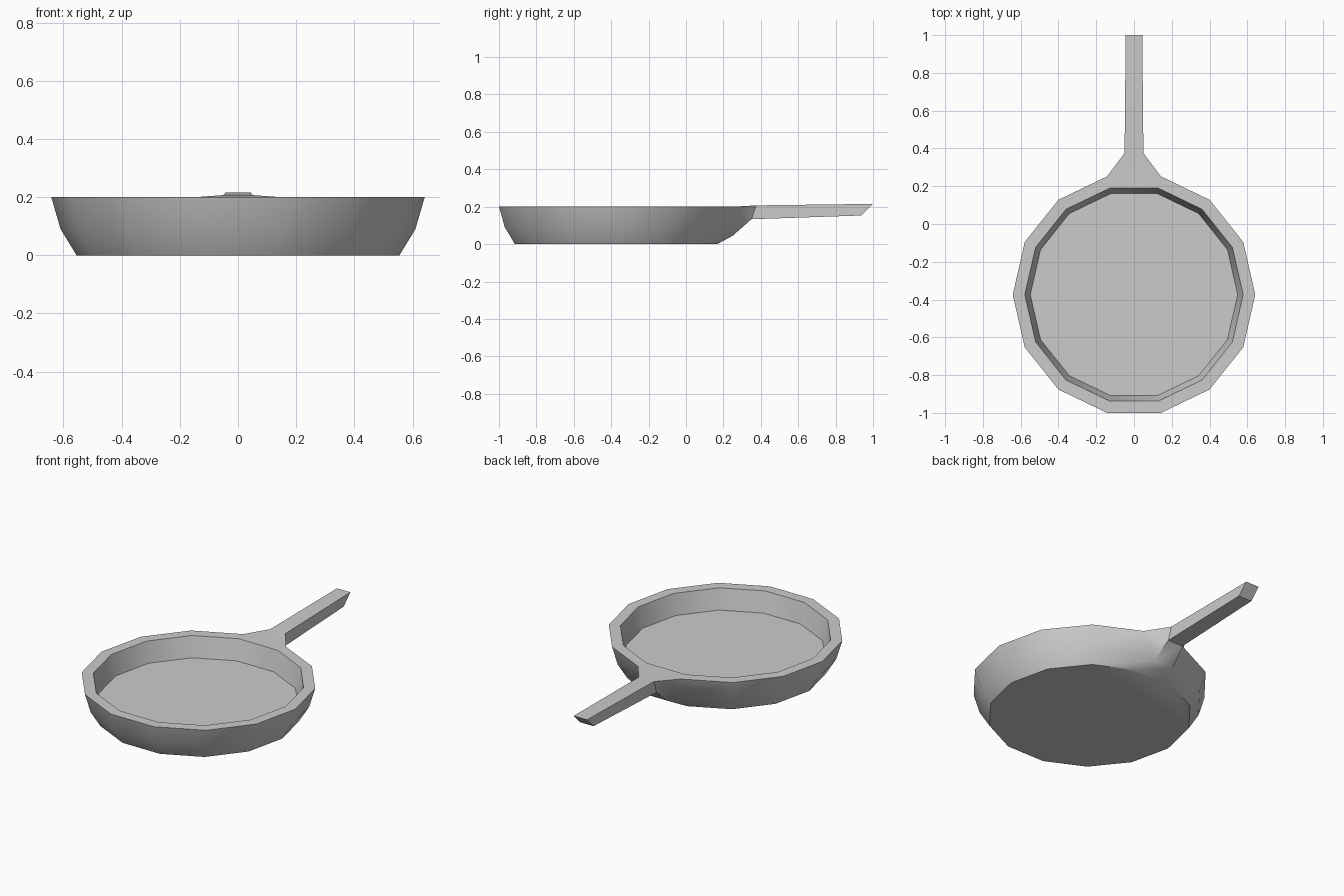
import bpy, bmesh, math

if "Cube" in bpy.data.objects:
    bpy.data.objects.remove(bpy.data.objects["Cube"])

SIDES, CY = 14, -0.374
bm = bmesh.new()


def ring(r, z):
    return [bm.verts.new((r * math.cos(2 * math.pi * i / SIDES),
                          CY + r * math.sin(2 * math.pi * i / SIDES), z))
            for i in range(SIDES)]


def bridge(a, b, skip=()):
    n = len(a)
    for i in range(n):
        if i not in skip:
            j = (i + 1) % n
            bm.faces.new((a[i], a[j], b[j], b[i]))


# Pan: base, bulging wall, rim, inner wall and floor
base, mid, rim, lip, floor = [ring(r, z) for r, z in
    ((0.555, 0), (0.61, 0.09), (0.642, 0.2), (0.578, 0.2), (0.549, 0.08))]
bm.faces.new(base[::-1])
bm.faces.new(floor)
bridge(base, mid)
bridge(mid, rim, skip=(3,))   # the back side is left open for the handle
bridge(rim, lip)
bridge(lip, floor)

# Pull the back of the wall into the handle root
for v, s in ((mid[3], 1), (mid[4], -1)):
    v.co = (0.065 * s, 0.25, 0.045)

# Handle: cross-sections continuing from the open back side
section = [mid[3], mid[4], rim[4], rim[3]]
for w, y_low, z_low, y_top, z_top in ((0.05, 0.35, 0.133, 0.375, 0.207),
                                      (0.044, 0.938, 0.153, 1.0, 0.215)):
    nxt = [bm.verts.new(c) for c in ((w, y_low, z_low), (-w, y_low, z_low),
                                     (-w, y_top, z_top), (w, y_top, z_top))]
    bridge(section, nxt)
    section = nxt
bm.faces.new(section)

bmesh.ops.recalc_face_normals(bm, faces=bm.faces)
mesh = bpy.data.meshes.new("frying_pan")
bm.to_mesh(mesh)
bm.free()
pan = bpy.data.objects.new("frying_pan", mesh)
bpy.context.collection.objects.link(pan)
bpy.context.view_layer.objects.active = pan
pan.select_set(True)
bpy.ops.object.shade_smooth_by_angle(angle=math.radians(32))
